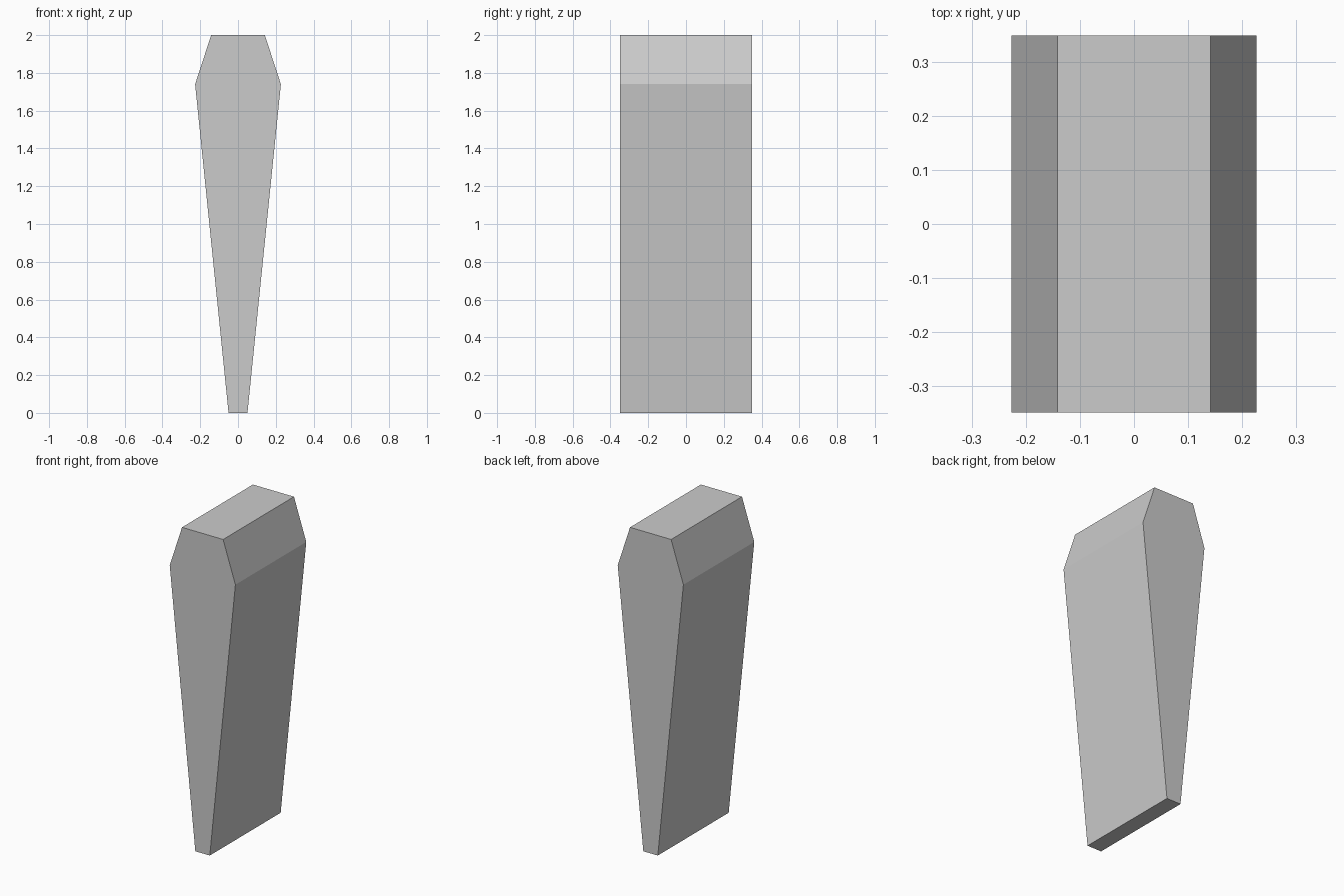
import bpy, bmesh

if "Cube" in bpy.data.objects:
    bpy.data.objects.remove(bpy.data.objects["Cube"])

# Right half of the tapered front profile (x, z), mirrored for the left half
HALF = [(0.05, 0.0), (0.227, 1.74), (0.142, 2.0)]
DEPTH = 0.70

profile = HALF + [(-x, z) for x, z in reversed(HALF)]

# Tapered block: profile face extruded from front to back
bm = bmesh.new()
front = bm.faces.new([bm.verts.new((x, -DEPTH / 2, z)) for x, z in profile])
result = bmesh.ops.extrude_face_region(bm, geom=[front], use_keep_orig=True)
back_verts = [v for v in result["geom"] if isinstance(v, bmesh.types.BMVert)]
bmesh.ops.translate(bm, verts=back_verts, vec=(0, DEPTH, 0))
bmesh.ops.recalc_face_normals(bm, faces=bm.faces)

mesh = bpy.data.meshes.new("tapered_block")
bm.to_mesh(mesh)
bm.free()
bpy.context.collection.objects.link(bpy.data.objects.new("tapered_block", mesh))
